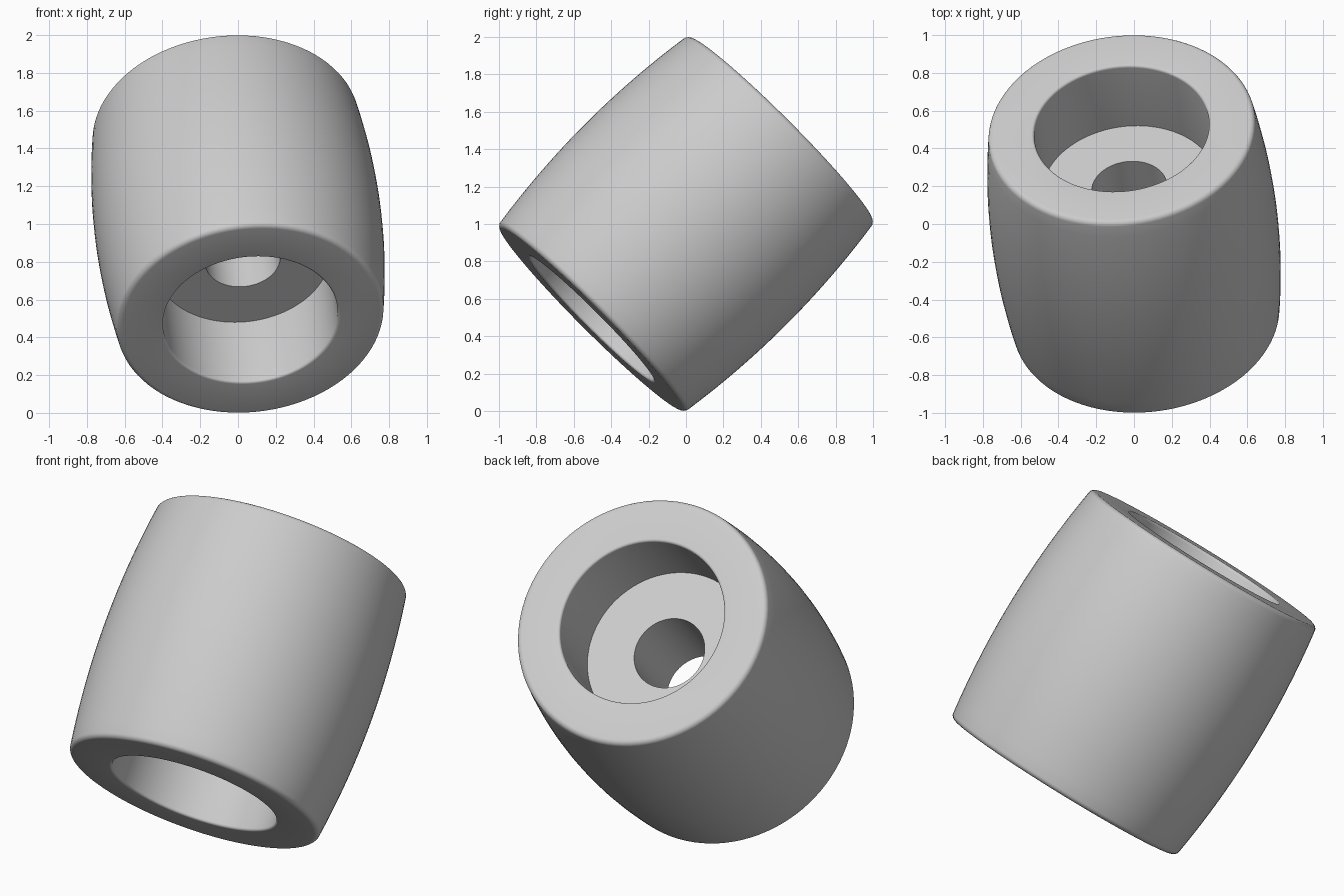
import bpy, bmesh, math
from mathutils import Vector

cube = bpy.data.objects.get("Cube")
if cube:
    bpy.data.objects.remove(cube, do_unlink=True)

HALF, R_MID, R_END = 0.72, 0.76, 0.71   # barrel half length and radii
R_POCKET, R_BORE, FLOOR = 0.465, 0.2, 0.27
STEPS = 96

def fillet(r, h, radius, a0, a1, n=6):
    """Arc points (radius, height) around a centre, angles in degrees."""
    angles = [math.radians(a0 + (a1 - a0) * i / n) for i in range(n + 1)]
    return [(r + radius * math.cos(a), h + radius * math.sin(a)) for a in angles]

# Upper half of the section: bore, pocket floor, pocket wall, rim, rounded edge
f, g = 0.03, 0.015
upper = [(R_BORE, FLOOR), (R_POCKET, FLOOR)]
upper += fillet(R_POCKET + g, HALF - g, g, 180, 90)
upper += fillet(R_END - f, HALF - f, f, 90, 8)
# Bulging outer wall down to the middle
top = upper[-1]
n = 10
for i in range(1, n):
    h = top[1] * (1 - i / n)
    upper.append((R_MID - (R_MID - top[0]) * (h / top[1]) ** 2, h))
section = upper + [(R_MID, 0)] + [(r, -h) for r, h in reversed(upper)]

# Revolve the closed section
bm = bmesh.new()
verts = [bm.verts.new((r, 0, h)) for r, h in section]
edges = [bm.edges.new((v, verts[(i + 1) % len(verts)])) for i, v in enumerate(verts)]
bmesh.ops.spin(bm, geom=verts + edges, cent=(0, 0, 0), axis=(0, 0, 1),
               angle=2 * math.pi, steps=STEPS, use_merge=False)
bmesh.ops.remove_doubles(bm, verts=bm.verts, dist=0.0001)
bmesh.ops.recalc_face_normals(bm, faces=bm.faces)
mesh = bpy.data.meshes.new("barrel_roller")
bm.to_mesh(mesh)
bm.free()
roller = bpy.data.objects.new("barrel_roller", mesh)
bpy.context.collection.objects.link(roller)

# Tilt the axis towards the upper back
axis = Vector((-0.0915, 0.704, 0.704))
roller.rotation_euler = axis.to_track_quat('Z', 'Y').to_euler()
roller.location = (0, 0, 1)

# Plain grey material
grey = bpy.data.materials.new("light_grey")
grey.use_nodes = True
colour = (0.6, 0.6, 0.6, 1)
grey.diffuse_color = colour
grey.node_tree.nodes["Principled BSDF"].inputs["Base Color"].default_value = colour
mesh.materials.append(grey)

bpy.ops.object.select_all(action='DESELECT')
roller.select_set(True)
bpy.context.view_layer.objects.active = roller
bpy.ops.object.shade_smooth_by_angle(angle=math.radians(35))
